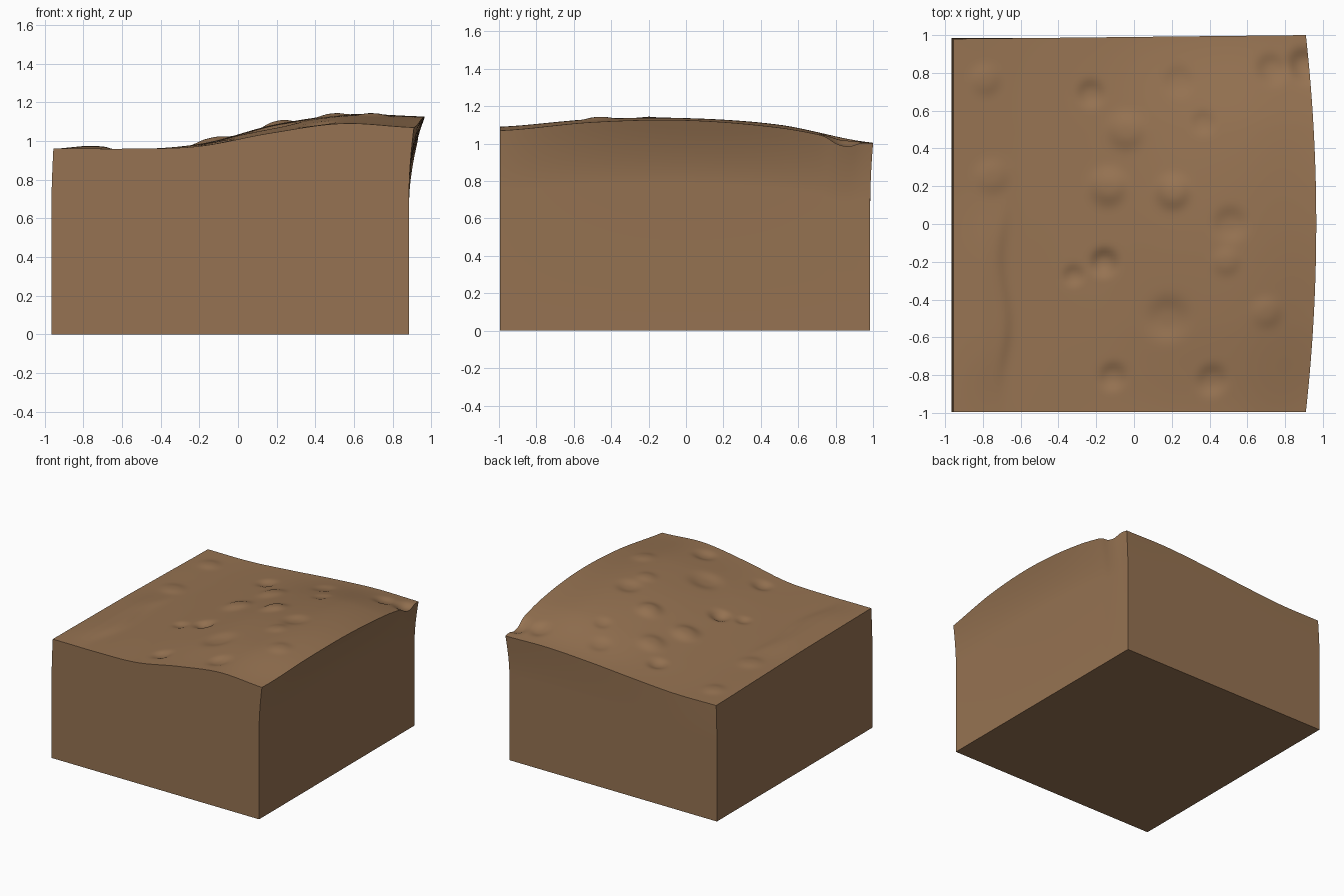
import bpy
import bmesh
import math

cube = bpy.data.objects.get("Cube")
if cube:
    bpy.data.objects.remove(cube, do_unlink=True)

# Broad height of the ground: rows run front to back, columns run -x to +x
HEIGHTS = [
    [.96, .96, .972, 1.04, 1.09, 1.07],
    [.955, .955, .985, 1.075, 1.13, 1.115],
    [.95, .95, .985, 1.085, 1.135, 1.125],
    [.94, .94, .975, 1.05, 1.10, 1.085],
    [.93, .93, .955, .985, 1.005, 1.0],
]
# Lumps and dents: x, y, radius, height
LUMPS = [
    (-.78, .78, .09, .012), (-.22, .7, .08, -.02), (.25, .76, .09, -.012),
    (-.04, .5, .11, .02), (-.14, .2, .11, .025), (.2, .17, .1, .025),
    (.37, .54, .07, -.012), (.5, 0, .1, -.018), (.48, -.2, .08, .012),
    (.18, -.5, .13, -.02), (-.1, -.81, .08, -.02), (.43, -.83, .09, -.02),
    (.7, -.47, .09, .012), (-.16, -.2, .08, -.03), (-.32, -.27, .06, -.015),
    (-.75, .26, .1, .012), (.75, .82, .09, -.02), (.93, .84, .1, -.035),
]


def spline(p, t):
    """Smooth curve through evenly spaced values, t from 0 to 1."""
    s = min(max(t, 0), 1) * (len(p) - 1)
    i = min(int(s), len(p) - 2)
    f = s - i
    b, c = p[i], p[i + 1]
    a = p[i - 1] if i else b
    d = p[i + 2] if i + 2 < len(p) else c
    return b + .5 * f * (c - a + f * (2*a - 5*b + 4*c - d + f * (3*(b - c) + d - a)))


def ground(u, v):
    """Height of the top at u, v in -1..1."""
    h = spline([spline(row, (u + 1) / 2) for row in HEIGHTS], (v + 1) / 2)
    x, y = u * .95, v
    for lx, ly, r, a in LUMPS:
        h += a * math.exp(-(((x - lx)**2 + (y - ly)**2) / (.6 * r * r))**1.5)
    # Low ledge along the -x side
    edge = -.68 + .02 * math.sin(9 * y)
    across = 1 / (1 + math.exp((x - edge) * 70)) * min(1, (x + .96) * 6)
    h += .02 * across * math.exp(-((y + .4) / .45)**4)
    return h


def place(u, v, level):
    """Shape a point of the block; level is 0 at the base and 1 at the top."""
    top = ground(u, v)
    lean = max(0, (level - .7) / .3)**1.6
    left = -.965 + .01 * lean
    right = .885 + lean * (.025 + .055 * (1 - v * v))
    front = -.995
    back = .985 + lean * (.005 + .01 * u)
    z = top * level
    return (left + (u + 1) / 2 * (right - left),
            front + (v + 1) / 2 * (back - front), z)


# Block: a fine top sheet, walls pulled down from its rim, and a base
bm = bmesh.new()
bmesh.ops.create_grid(bm, x_segments=110, y_segments=110, size=1)
for vert in bm.verts:
    vert.co.z = 1
rim = [e for e in bm.edges if e.is_boundary]
for level in (.96, .92, .88, .84, .8, .75, .7, 0):
    new = bmesh.ops.extrude_edge_only(bm, edges=rim)["geom"]
    for vert in (g for g in new if isinstance(g, bmesh.types.BMVert)):
        vert.co.z = level
    rim = [g for g in new if isinstance(g, bmesh.types.BMEdge) and g.is_boundary]
bmesh.ops.contextual_create(bm, geom=rim)
for vert in bm.verts:
    vert.co = place(*vert.co)
bmesh.ops.recalc_face_normals(bm, faces=bm.faces)

mesh = bpy.data.meshes.new("ground_block")
bm.to_mesh(mesh)
bm.free()
block = bpy.data.objects.new("ground_block", mesh)
bpy.context.collection.objects.link(block)

# Earth colour
earth = bpy.data.materials.new("earth_brown")
earth.use_nodes = True
colour = (.305, .171, .084, 1)
earth.diffuse_color = colour
bsdf = next(n for n in earth.node_tree.nodes if n.type == "BSDF_PRINCIPLED")
bsdf.inputs["Base Color"].default_value = colour
mesh.materials.append(earth)

# Smooth ground with crisp block corners
for other in bpy.context.selected_objects:
    other.select_set(False)
block.select_set(True)
bpy.context.view_layer.objects.active = block
bpy.ops.object.shade_smooth_by_angle(angle=math.radians(40))
